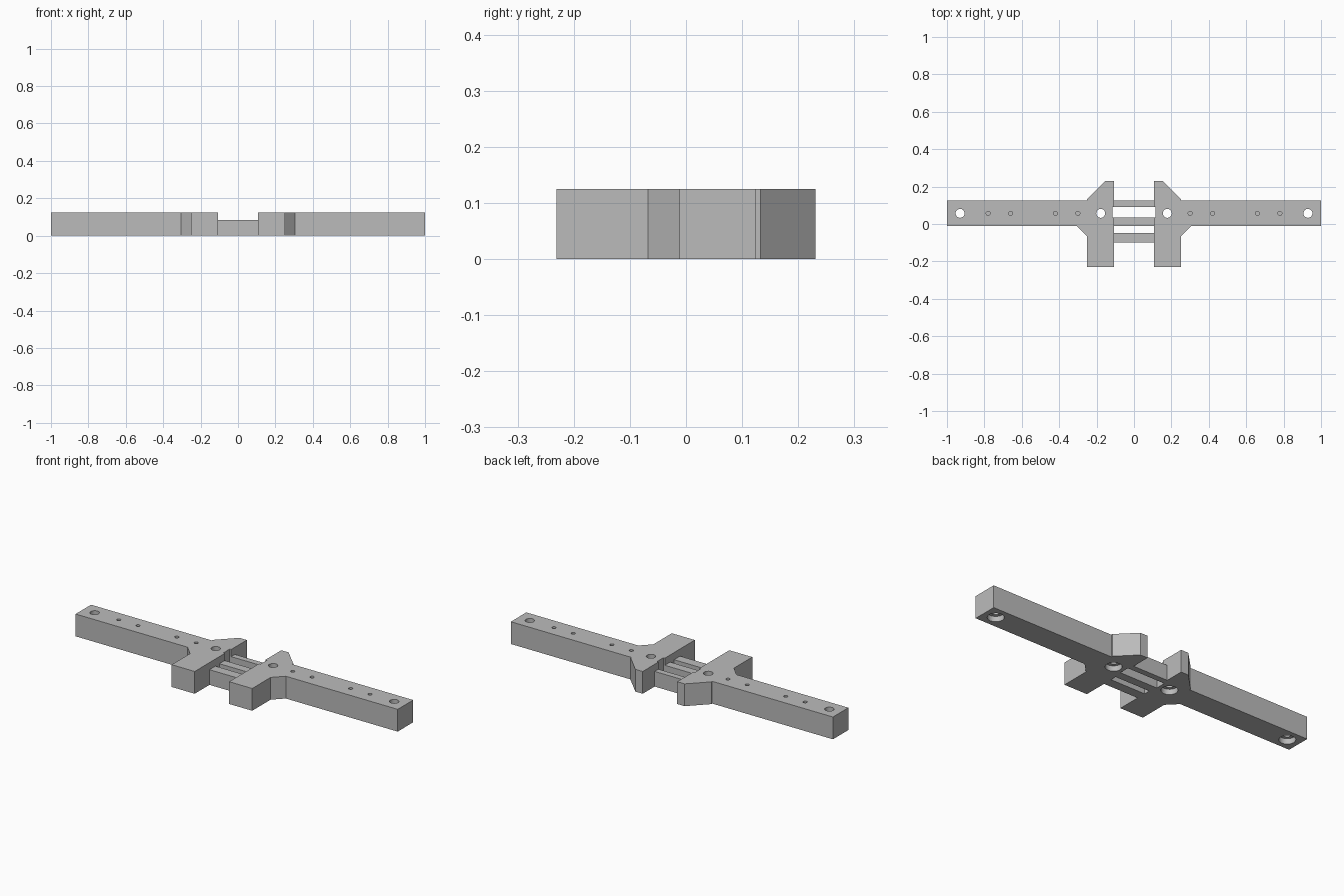
import bpy, bmesh, math
from mathutils import Matrix

if "Cube" in bpy.data.objects:
    bpy.data.objects.remove(bpy.data.objects["Cube"])

HEIGHT, BAR_HEIGHT, HOLE_Y = 0.125, 0.085, 0.057
INNER = 0.107

grey = bpy.data.materials.new("plain grey")
grey.use_nodes = True
grey.diffuse_color = (0.5, 0.5, 0.5, 1)
grey.node_tree.nodes["Principled BSDF"].inputs["Base Color"].default_value = (0.5, 0.5, 0.5, 1)


def finish(name, bm):
    bmesh.ops.recalc_face_normals(bm, faces=bm.faces)
    mesh = bpy.data.meshes.new(name)
    bm.to_mesh(mesh)
    bm.free()
    mesh.materials.append(grey)
    obj = bpy.data.objects.new(name, mesh)
    bpy.context.collection.objects.link(obj)
    return obj


def prism(bm, outline, z0, z1):
    face = bm.faces.new([bm.verts.new((x, y, z0)) for x, y in outline])
    top = bmesh.ops.extrude_face_region(bm, geom=[face])["geom"]
    bmesh.ops.translate(bm, vec=(0, 0, z1 - z0),
                        verts=[v for v in top if isinstance(v, bmesh.types.BMVert)])


def box(bm, x, y0, y1, z0, z1):
    prism(bm, [(-x, y0), (x, y0), (x, y1), (-x, y1)], z0, z1)


def drill(bm, x, radius, z0, z1, sides=24):
    bmesh.ops.create_cone(bm, cap_ends=True, segments=sides, radius1=radius, radius2=radius,
                          depth=z1 - z0,
                          matrix=Matrix.Translation((x, HOLE_Y, (z0 + z1) / 2)))


def cut(obj, name, bm):
    # Subtract the cutter, bake the result and drop the cutter
    cutter = finish(name, bm)
    cutter.hide_render = True
    mod = obj.modifiers.new(name, "BOOLEAN")
    mod.operation, mod.solver, mod.object = "DIFFERENCE", "EXACT", cutter
    deps = bpy.context.evaluated_depsgraph_get()
    mesh = bpy.data.meshes.new_from_object(obj.evaluated_get(deps))
    obj.modifiers.clear()
    obj.data = mesh
    bpy.data.objects.remove(cutter)


# Arm and cross plate share one outline, mirrored for the other side
outline = [(INNER, -0.231), (0.25, -0.231), (0.25, -0.068), (0.305, -0.012), (1, -0.012),
           (1, 0.125), (0.25, 0.125), (0.25, 0.133), (0.153, 0.231), (INNER, 0.231)]
for side, name in ((1, "left_arm"), (-1, "right_arm")):
    bm = bmesh.new()
    prism(bm, [(side * x, y) for x, y in outline], 0, HEIGHT)
    arm = finish(name, bm)

    # Bolt holes, blind pilot holes and the shallow slot recess
    holes = bmesh.new()
    for x in (0.178, 0.93):
        drill(holes, side * x, 0.024, -0.1, 0.2)
    for x in (0.30, 0.42, 0.66, 0.78):
        drill(holes, side * x, 0.011, 0.04, 0.2, 16)
    box(holes, INNER + 0.009, 0.035, 0.092, -0.1, 0.2)
    cut(arm, "hole_cutter", holes)

    # Counterbores underneath
    bores = bmesh.new()
    for x in (0.178, 0.93):
        drill(bores, side * x, 0.042, -0.1, 0.03)
    cut(arm, "counterbore_cutter", bores)

# Low bars bridging the two plates
for name, y0, y1 in (("back_bar", 0.092, 0.125), ("middle_bar", -0.012, 0.035),
                     ("front_bar", -0.1, -0.047)):
    bm = bmesh.new()
    box(bm, INNER, y0, y1, 0, BAR_HEIGHT)
    finish(name, bm)

# Smooth hole walls, sharp block edges
bpy.ops.object.select_all(action="DESELECT")
for name in ("left_arm", "right_arm"):
    obj = bpy.data.objects[name]
    obj.select_set(True)
    bpy.context.view_layer.objects.active = obj
bpy.ops.object.shade_smooth_by_angle(angle=math.radians(30))
